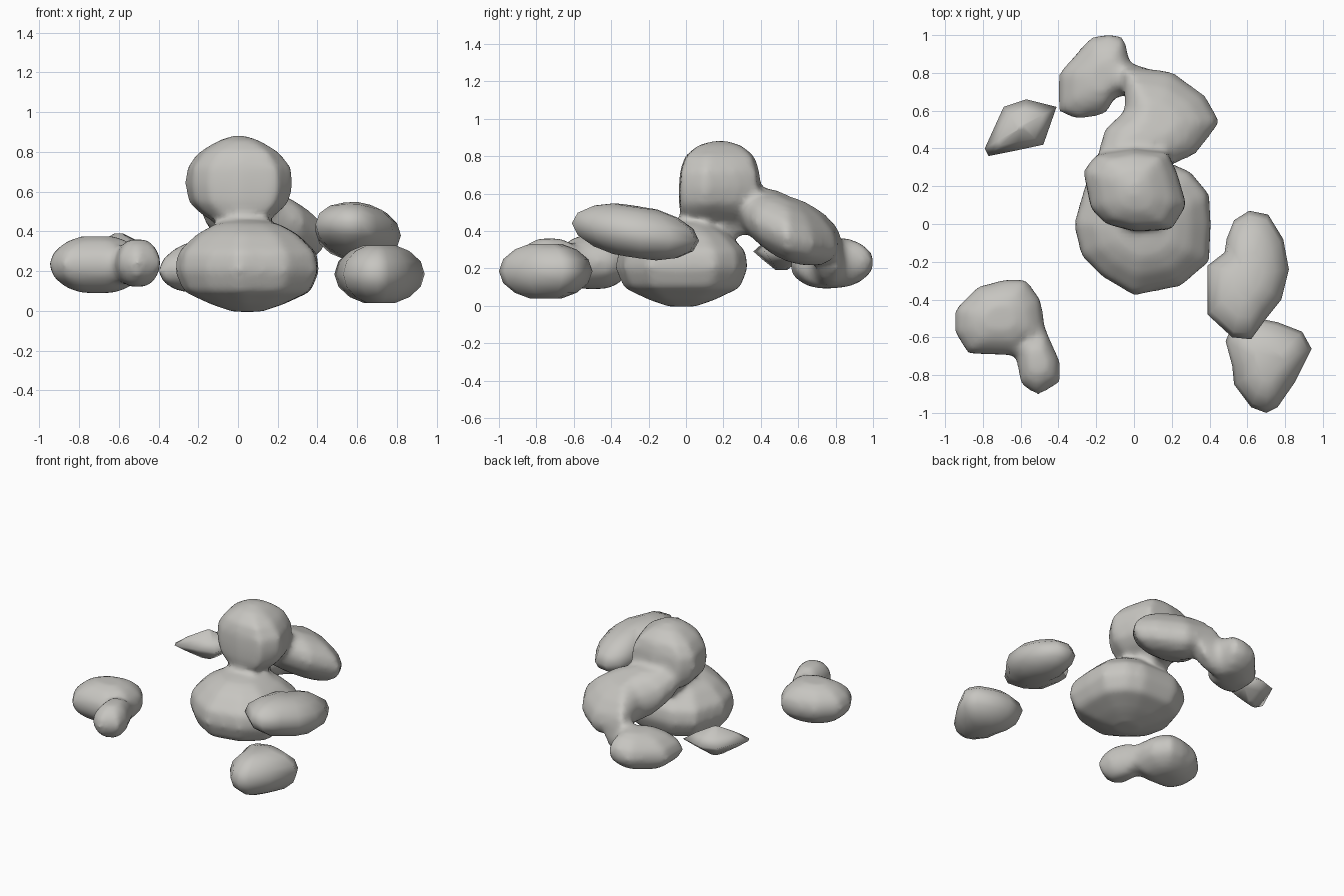
import bpy, bmesh

if "Cube" in bpy.data.objects:
    bpy.data.objects.remove(bpy.data.objects["Cube"])

stone = bpy.data.materials.new("warm_grey_stone")
stone.diffuse_color = (0.57, 0.56, 0.53, 1)
stone.use_nodes = True
stone.node_tree.nodes["Principled BSDF"].inputs["Base Color"].default_value = stone.diffuse_color

# Rounded profile: (height fraction, outline scale)
ROUND = [(0, .35), (.1, .66), (.28, .91), (.5, 1), (.72, .91), (.9, .66), (1, .35)]


def add_lobe(bm, outline, z0, z1, tilt=(0, 0), profile=None):
    """Stack scaled copies of a top-view outline into a rounded lobe."""
    n = len(outline)
    cx = (min(p[0] for p in outline) + max(p[0] for p in outline)) / 2
    cy = (min(p[1] for p in outline) + max(p[1] for p in outline)) / 2
    rings = []
    for level in profile or ROUND:
        t, sx, sy = level[0], level[1], level[-1]
        ring = []
        for x, y in outline:
            dx, dy = (x - cx) * sx, (y - cy) * sy
            z = z0 + (z1 - z0) * t + tilt[0] * dx + tilt[1] * dy
            ring.append(bm.verts.new((cx + dx, cy + dy, z)))
        rings.append(ring)
    faces = []
    for a, b in zip(rings, rings[1:]):
        for i in range(n):
            j = (i + 1) % n
            faces.append(bm.faces.new((a[i], a[j], b[j], b[i])))
    faces.append(bm.faces.new(rings[0][::-1]))
    faces.append(bm.faces.new(rings[-1]))
    bmesh.ops.recalc_face_normals(bm, faces=faces)


def make_part(name, lobes, fuse=False):
    bm = bmesh.new()
    for lobe in lobes:
        add_lobe(bm, *lobe)
    for f in bm.faces:
        f.smooth = True
    me = bpy.data.meshes.new(name)
    bm.to_mesh(me)
    bm.free()
    me.materials.append(stone)
    ob = bpy.data.objects.new(name, me)
    bpy.context.collection.objects.link(ob)
    if fuse:  # melt the lobes into one skin
        r = ob.modifiers.new("fuse", 'REMESH')
        r.mode = 'VOXEL'
        r.voxel_size = 0.022
        r.use_smooth_shade = True
        s = ob.modifiers.new("soften", 'SMOOTH')
        s.factor = 0.5
        s.iterations = 8
    return ob


# Main mass: base, head, sweeping arm and its end lobe
base = ([(-.32, 0), (-.28, -.17), (-.17, -.28), (0, -.38), (.25, -.33), (.4, -.2),
         (.41, 0), (.4, .16), (.3, .28), (.18, .33), (-.1, .33), (-.25, .24)],
        -.005, .455, (0, 0),
        [(0, .2), (.08, .5), (.22, .88), (.45, 1), (.65, .96), (.85, .7), (.96, .45), (1, .2)])
head = ([(-.27, .28), (-.23, .08), (-.15, 0), (0, -.04), (.2, -.03), (.28, .1),
         (.23, .27), (.18, .38), (0, .4), (-.2, .37)],
        .38, .88, (0, 0),
        [(0, .3, .7), (.13, .45, .85), (.22, .72, .95), (.33, .93, 1), (.5, 1, 1),
         (.68, .97, .97), (.84, .74, .85), (.95, .4, .55), (1, .15, .2)])
arm = ([(-.2, .35), (-.16, .5), (-.05, .6), (-.06, .84), (.2, .81), (.38, .68),
        (.46, .54), (.33, .37), (.18, .3), (0, .25)],
       .25, .58, (-.15, -.35))
arm_end = ([(-.4, .59), (-.4, .8), (-.23, .99), (-.13, 1.01), (-.05, .99), (-.02, .85),
            (.1, .82), (.06, .69), (-.1, .67), (-.15, .58), (-.3, .55)],
           .1, .36, (.12, 0))
make_part("main_mass", [base, head, arm, arm_end], True)

# Front left lobe with its short tail
front_left = ([(-.95, -.45), (-.83, -.33), (-.68, -.29), (-.57, -.29), (-.49, -.4),
               (-.46, -.6), (-.6, -.7), (-.88, -.69), (-.95, -.58)], .09, .375)
tail = ([(-.62, -.58), (-.47, -.55), (-.39, -.73), (-.39, -.84), (-.51, -.91),
         (-.6, -.85), (-.62, -.74)], .12, .36)
make_part("front_left_lobe", [front_left, tail], True)

# Long raised lobe on the right
make_part("right_lobe", [(
    [(.39, -.22), (.48, -.15), (.49, -.08), (.53, .02), (.61, .07), (.71, .05), (.79, -.08),
     (.82, -.24), (.78, -.4), (.7, -.5), (.62, -.61), (.52, -.6), (.39, -.48)],
    .26, .53, (-.05, -.14))])

# Front right lobe
make_part("front_right_lobe", [(
    [(.485, -.62), (.52, -.54), (.66, -.5), (.76, -.52), (.89, -.57), (.94, -.66),
     (.85, -.84), (.76, -.97), (.7, -1), (.62, -.97), (.53, -.85), (.52, -.75)],
    .04, .33)])

# Small pointed shard at the back left
make_part("back_left_shard", [(
    [(-.79, .4), (-.77, .36), (-.62, .39), (-.48, .42), (-.41, .62), (-.57, .66),
     (-.69, .62)], .19, .39, (0, 0),
    [(0, .2), (.25, .62), (.5, 1), (.75, .62), (1, .1)])])
